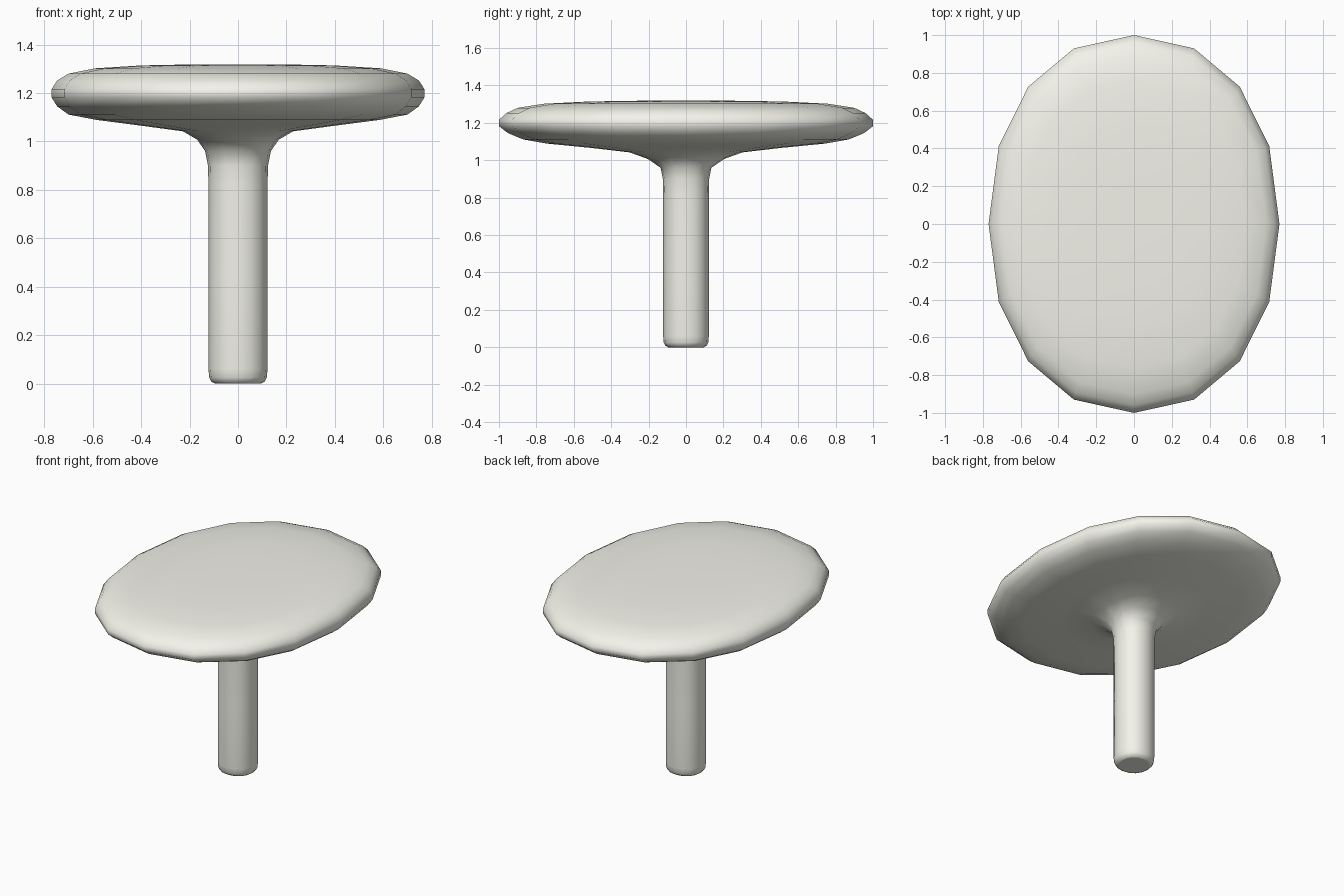
import bpy, bmesh
from math import cos, sin, tau, copysign

if "Cube" in bpy.data.objects:
    bpy.data.objects.remove(bpy.data.objects["Cube"])

SIDES = 16
FULLNESS = 0.92  # slightly squarer than a true ellipse

# Profile rings from foot to tabletop: (z, half width x, half depth y)
RINGS = [
    (0.0, 0.095, 0.095), (0.008, 0.110, 0.110), (0.025, 0.119, 0.119),
    (0.06, 0.122, 0.122), (0.45, 0.122, 0.122), (0.82, 0.122, 0.122),
    (0.90, 0.124, 0.124), (0.96, 0.136, 0.136), (1.007, 0.168, 0.205),
    (1.042, 0.228, 0.302), (1.065, 0.40, 0.50), (1.089, 0.585, 0.745),
    (1.111, 0.70, 0.87), (1.145, 0.747, 0.952), (1.182, 0.77, 1.0),
    (1.216, 0.77, 1.0), (1.252, 0.747, 0.96), (1.28, 0.70, 0.90),
    (1.302, 0.59, 0.76), (1.314, 0.40, 0.52), (1.318, 0.20, 0.26),
]


def full(v):
    return copysign(abs(v) ** FULLNESS, v) if abs(v) > 1e-6 else 0.0


def loft(name, rings):
    bm = bmesh.new()
    loops = []
    for z, rx, ry in rings:
        loops.append([bm.verts.new((rx * full(cos(tau * i / SIDES)),
                                    ry * full(sin(tau * i / SIDES)), z))
                      for i in range(SIDES)])
    for a, b in zip(loops, loops[1:]):
        for i in range(SIDES):
            j = (i + 1) % SIDES
            bm.faces.new((a[i], a[j], b[j], b[i]))
    base = bm.faces.new(loops[0][::-1])
    bm.faces.new(loops[-1])
    for f in bm.faces:
        f.smooth = f is not base
    mesh = bpy.data.meshes.new(name)
    bm.to_mesh(mesh)
    bm.free()
    obj = bpy.data.objects.new(name, mesh)
    bpy.context.collection.objects.link(obj)
    return obj


# Oval tabletop flowing into a round pedestal, one continuous surface
table = loft("pedestal_table", RINGS)

# Off-white finish
paint = bpy.data.materials.new("off_white")
paint.diffuse_color = (0.9, 0.9, 0.83, 1.0)
paint.use_nodes = True
paint.node_tree.nodes["Principled BSDF"].inputs["Base Color"].default_value = paint.diffuse_color
table.data.materials.append(paint)
